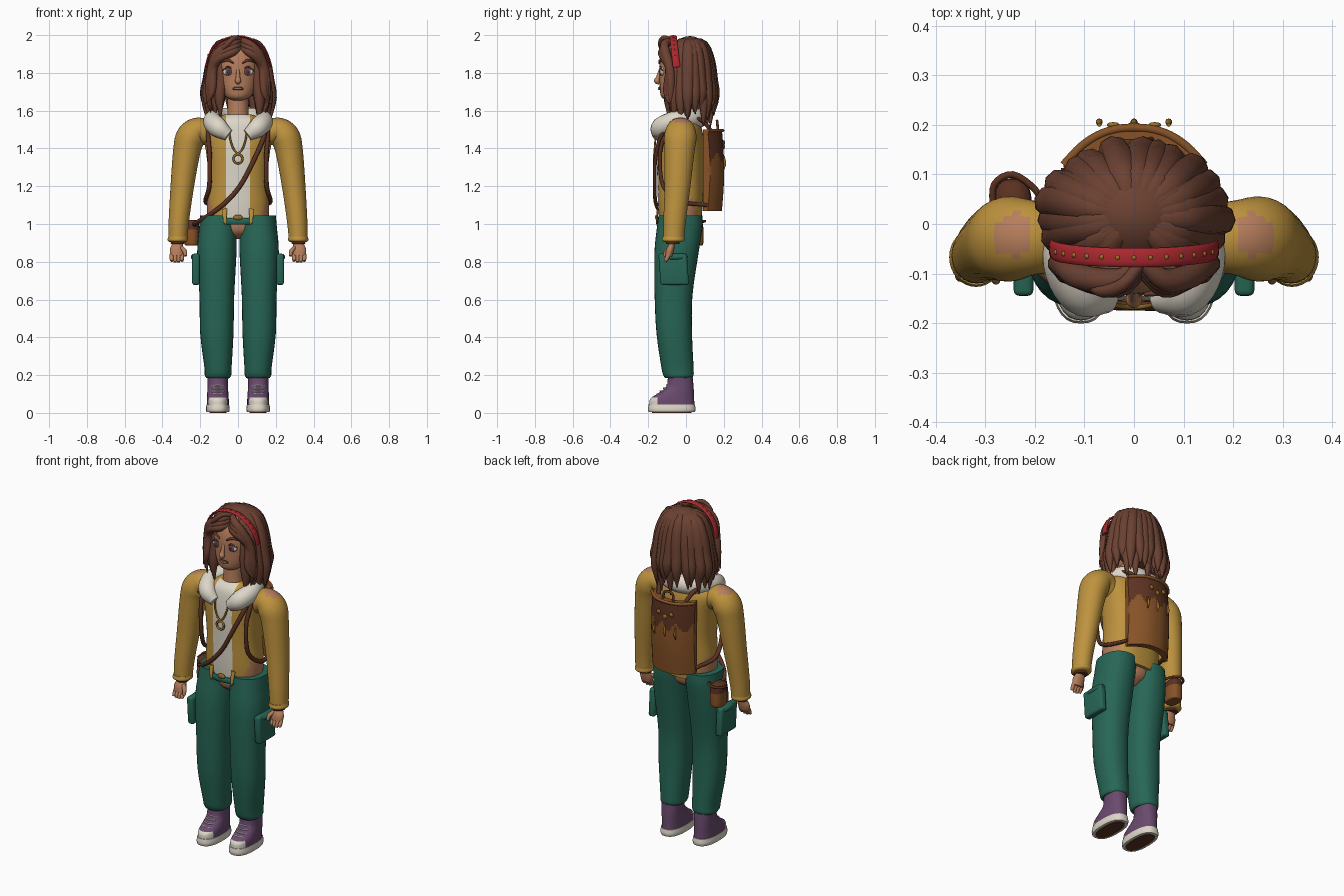
import bpy, bmesh, math, random
from mathutils import Vector

random.seed(4)
cube = bpy.data.objects.get("Cube")
if cube:
    bpy.data.objects.remove(cube, do_unlink=True)


def material(name, hexa):
    m = bpy.data.materials.new(name)
    m.use_nodes = True
    rgb = [(int(hexa[i:i + 2], 16) / 255) ** 2.2 for i in (0, 2, 4)] + [1]
    m.diffuse_color = rgb
    m.node_tree.nodes["Principled BSDF"].inputs["Base Color"].default_value = rgb
    return m


SKIN = material("skin", "B57D5C")
HAIR = material("hair_brown", "6B4335")
MUSTARD = material("mustard", "BC9140")
GREEN = material("green", "2B6656")
PURPLE = material("purple", "6A4C6E")
CREAM = material("cream", "DDD6C8")
RED = material("red", "A82C32")
LEATHER = material("leather", "85532B")
DARK = material("dark_leather", "5C3526")
GOLD = material("gold", "9A6F2C")


def finish(name, bm, mats, rule=None, angle=50):
    bmesh.ops.recalc_face_normals(bm, faces=bm.faces[:])
    if rule:
        bm.normal_update()
        for f in bm.faces:
            f.material_index = rule(f.calc_center_median(), f.normal)
    me = bpy.data.meshes.new(name)
    bm.to_mesh(me)
    bm.free()
    ob = bpy.data.objects.new(name, me)
    bpy.context.collection.objects.link(ob)
    for m in mats:
        me.materials.append(m)
    bpy.ops.object.select_all(action="DESELECT")
    ob.select_set(True)
    bpy.context.view_layer.objects.active = ob
    bpy.ops.object.shade_smooth_by_angle(angle=math.radians(angle))
    return ob


def skin_rings(name, rings, mats, rule=None, cuts=()):
    bm = bmesh.new()
    vs = [[bm.verts.new(p) for p in ring] for ring in rings]
    n = len(vs[0])
    for a, b in zip(vs, vs[1:]):
        for i in range(n):
            bm.faces.new((a[i], a[(i + 1) % n], b[(i + 1) % n], b[i]))
    bm.faces.new(vs[0][::-1])
    bm.faces.new(vs[-1])
    for co, no in cuts:
        bmesh.ops.bisect_plane(bm, geom=bm.verts[:] + bm.edges[:] + bm.faces[:],
                               plane_co=co, plane_no=no)
    return finish(name, bm, mats, rule)


def spline(pts, steps):
    p = [Vector(q) for q in pts]
    p = [p[0] * 2 - p[1]] + p + [p[-1] * 2 - p[-2]]
    out = []
    for i in range(1, len(p) - 2):
        a, b, c, d = p[i - 1:i + 3]
        for k in range(steps):
            t = k / steps
            out.append((b * 2 + (c - a) * t + (a * 2 - b * 5 + c * 4 - d) * t * t
                        + (b * 3 - a - c * 3 + d) * t ** 3) * 0.5)
    return out + [p[-2]]


def tube(name, pts, mats, ref=(0, 1, 0), flat=1.0, sides=10, steps=4, rule=None):
    """Points are (x, y, z, radius); flat scales the radius along ref."""
    path = spline(pts, steps)
    rings = []
    for i, p in enumerate(path):
        t = (path[min(i + 1, len(path) - 1)] - path[max(i - 1, 0)]).to_3d().normalized()
        u = Vector(ref)
        u = (u - t * u.dot(t)).normalized()
        v = t.cross(u)
        r = max(p[3], 0.001)
        rings.append([p.to_3d() + (u * math.cos(w) * flat + v * math.sin(w)) * r
                      for w in (2 * math.pi * k / sides for k in range(sides))])
    return skin_rings(name, rings, mats, rule)


def loft(name, secs, mats, sides=32, steps=4, power=1.0, rule=None, cuts=()):
    """Sections are (z, x, y, x radius, y radius)."""
    def sp(c):
        return math.copysign(abs(c) ** power, c)
    rings = [[Vector((x + rx * sp(math.cos(w)), y + ry * sp(math.sin(w)), z))
              for w in (2 * math.pi * k / sides for k in range(sides))]
             for z, x, y, rx, ry in spline(secs, steps)]
    return skin_rings(name, rings, mats, rule, cuts)


def ball(name, loc, size, mat, seg=20):
    bm = bmesh.new()
    bmesh.ops.create_uvsphere(bm, u_segments=seg, v_segments=seg // 2, radius=1)
    for v in bm.verts:
        v.co = Vector(loc) + Vector(a * b for a, b in zip(v.co, size))
    return finish(name, bm, [mat], angle=60)


# Torso: open jacket over a shirt, bare skin at the flanks
def torso_rule(c, n):
    if c.y < -0.06 and abs(c.x) < 0.063:
        return 1
    return 2 if c.z < 1.14 and abs(c.x) > 0.115 + (c.z - 1.04) * 0.35 else 0


loft("jacket_torso", [(1.0, 0, -.03, .16, .11), (1.1, 0, -.03, .165, .118), (1.25, 0, -.03, .157, .122),
     (1.4, 0, -.03, .172, .125), (1.5, 0, -.03, .195, .115), (1.55, 0, -.035, .15, .095),
     (1.58, 0, -.04, .07, .06)], [MUSTARD, CREAM, SKIN], sides=48, power=.85, rule=torso_rule,
     cuts=[((.063, 0, 0), (1, 0, 0)), ((-.063, 0, 0), (1, 0, 0))])
loft("neck", [(1.54, 0, -.045, .065, .06), (1.6, 0, -.045, .055, .055), (1.72, 0, -.035, .055, .06)], [SKIN])
loft("hips", [(.92, 0, -.035, .03, .04), (.96, 0, -.035, .1, .09), (1.03, 0, -.035, .14, .1)], [SKIN])
tube("waistband", [(-.13, -.11, 1.025, .018), (-.06, -.145, 1.015, .018), (.06, -.145, 1.015, .018),
     (.13, -.11, 1.025, .018)], [GREEN], flat=.5)
ball("belt_buckle", (0, -.156, 1.035), (.025, .008, .014), GOLD)

# Fluffy collar
collar = [(.05, -.15, 1.47, .03), (.105, -.135, 1.51, .05), (.135, -.06, 1.545, .05),
          (.09, .035, 1.56, .05)]
tube("fur_collar", collar + [(0, .065, 1.56, .05)] + [(-x, y, z, r) for x, y, z, r in collar[::-1]],
     [CREAM], ref=(0, 0, 1), flat=1.05, sides=14, steps=6)

for s, side in ((1, "left"), (-1, "right")):
    # Arm
    def sleeve_rule(c, n, s=s):
        return int((c - Vector((s * .245, -.02, 1.56))).length < .047)
    tube(side + "_sleeve", [(s * x, y, z, r) for x, y, z, r in (
         (.15, -.03, 1.47, .06), (.205, -.028, 1.495, .069), (.25, -.03, 1.46, .078), (.272, -.035, 1.38, .072),
         (.295, -.045, 1.2, .062), (.313, -.06, 1.02, .054), (.319, -.065, .92, .05))],
         [MUSTARD, SKIN], flat=1.1, sides=32, steps=7, rule=sleeve_rule)
    loft(side + "_cuff", [(.905, s * .319, -.067, .045, .05), (.915, s * .319, -.067, .054, .06),
         (.935, s * .318, -.066, .05, .057)], [MUSTARD])
    loft(side + "_bracelet", [(.893, s * .32, -.07, .034, .034), (.9, s * .32, -.07, .037, .037),
         (.907, s * .32, -.07, .034, .034)], [DARK])
    tube(side + "_palm", [(s * .32, -.07, .93, .03), (s * .321, -.075, .89, .03), (s * .324, -.085, .86, .038),
         (s * .324, -.092, .83, .034)], [SKIN], flat=.55, sides=14)
    for i in range(4):
        x = s * (.297 + i * .018)
        z = .795 + .006 * abs(i - 1.5)
        tube(f"{side}_finger_{i}", [(x, -.09, .84, .011), (x, -.103, .815, .011), (x, -.11, z, .008)], [SKIN])
    tube(side + "_thumb", [(s * .3, -.085, .875, .012), (s * .282, -.105, .855, .012),
         (s * .278, -.115, .83, .008)], [SKIN])

    # Trouser leg with cargo pocket
    loft(side + "_trouser_leg", [(.185, s * .106, -.04, .062, .07), (.2, s * .106, -.04, .07, .08),
         (.24, s * .106, -.045, .072, .085), (.42, s * .112, -.062, .088, .094), (.62, s * .112, -.066, .092, .1),
         (.85, s * .112, -.05, .104, .117), (.98, s * .106, -.034, .1, .12), (1.045, s * .1, -.03, .1, .116)],
         [GREEN], power=.9)
    bm = bmesh.new()
    bmesh.ops.create_cube(bm, size=1)
    for v in bm.verts:
        v.co = Vector((s * .223 + v.co.x * .04, -.065 + v.co.y * .15 - v.co.z * .012, .76 + v.co.z * .165))
    bmesh.ops.bevel(bm, geom=bm.edges[:], offset=.012, segments=3, profile=.5, affect="EDGES")
    finish(side + "_cargo_pocket", bm, [GREEN])
    ball(side + "_pocket_flap", (s * .228, -.063, .825), (.022, .072, .018), GREEN)

    # High-top shoe
    x = s * .107
    loft(side + "_sole", [(.004, x, -.075, .06, .122), (.02, x, -.075, .063, .126), (.045, x, -.075, .06, .122)],
         [CREAM], power=.8)
    loft(side + "_sole_tread", [(0, x, -.075, .045, .105), (.006, x, -.075, .045, .105)], [DARK], steps=1, power=.8)
    loft(side + "_shoe", [(.04, x, -.075, .058, .12), (.075, x, -.073, .058, .116), (.105, x, -.052, .056, .094),
         (.14, x, -.032, .054, .072), (.195, x, -.03, .056, .065)], [PURPLE, CREAM], power=.85,
         rule=lambda c, n: int(c.y < -.15 and c.z < .085), cuts=[((0, -.15, 0), (0, 1, 0))])
    for i in range(4):
        y, z = -.153 + i * .017, .097 + i * .016
        tube(f"{side}_lace_{i}", [(x - .032, y + .014, z, .004), (x, y, z + .002, .004),
             (x + .032, y + .014, z, .004)], [CREAM])

    # Face details
    e = s * .052
    ball(side + "_eye", (e, -.125, 1.808), (.029, .012, .023), CREAM)
    ball(side + "_iris", (e - s * .002, -.133, 1.807), (.018, .007, .02), PURPLE)
    ball(side + "_pupil", (e - s * .002, -.138, 1.807), (.009, .004, .011), DARK)
    tube(side + "_eyelid", [(e - .03, -.127, 1.812, .003), (e, -.137, 1.832, .005), (e + .03, -.124, 1.812, .003)], [HAIR])
    tube(side + "_eyebrow", [(s * .022, -.142, 1.85, .004), (s * .055, -.136, 1.868, .007),
         (s * .09, -.113, 1.855, .003)], [HAIR])
    ball(side + "_ear", (s * .108, -.03, 1.79), (.015, .025, .035), SKIN)

    # Pack strap, jacket hem tip and necklace side
    tube(side + "_pack_strap", [(s * .08, .15, 1.47, .011), (s * .115, .08, 1.55, .011), (s * .15, -.03, 1.565, .011),
         (s * .158, -.11, 1.47, .011), (s * .15, -.138, 1.36, .011), (s * .152, -.12, 1.2, .011),
         (s * .172, -.03, 1.12, .011), (s * .135, .11, 1.1, .011)], [DARK], ref=(1, 0, 0), flat=1.1)
    tube(side + "_jacket_hem_tip", [(s * .072, -.148, 1.08, .014), (s * .07, -.155, 1.03, .01),
         (s * .067, -.157, .99, .001)], [MUSTARD], flat=.4)
    tube(side + "_necklace", [(s * .045, -.12, 1.54, .005), (s * .043, -.158, 1.46, .005),
         (s * .025, -.166, 1.4, .005), (0, -.168, 1.37, .005)], [GOLD], ref=(1, 0, 0))

ring = [(.024 * math.cos(t), -.168, 1.345 + .024 * math.sin(t), .006)
        for t in (2 * math.pi * k / 12 for k in range(13))]
tube("pendant", ring, [GOLD], steps=2)

# Head
loft("head", [(1.655, 0, -.075, .03, .03), (1.672, 0, -.07, .062, .06), (1.71, 0, -.055, .088, .083),
     (1.77, 0, -.04, .106, .1), (1.85, 0, -.035, .112, .105), (1.92, 0, -.025, .1, .095),
     (1.96, 0, -.01, .06, .06)], [SKIN])
tube("nose", [(0, -.135, 1.82, .008), (0, -.148, 1.775, .012), (0, -.153, 1.757, .017), (0, -.14, 1.745, .008)], [SKIN],
     ref=(1, 0, 0))
tube("lips", [(-.04, -.12, 1.714, .003), (-.012, -.139, 1.717, .009), (.012, -.139, 1.717, .009),
     (.04, -.12, 1.714, .003)], [DARK], flat=.8)
ball("teeth", (0, -.144, 1.717), (.022, .005, .004), CREAM)

# Hair: cap, two layers of hanging locks and a swept fringe
ball("hair_cap", (0, .02, 1.825), (.15, .128, .17), HAIR, 32)
for layer, count in ((0, 19), (1, 14)):
    for i in range(count):
        a = math.radians(-140 + 280 * i / (count - 1) + random.uniform(-4, 4))
        k = (1, .9)[layer] * random.uniform(.95, 1.04)
        drop = random.uniform(-.04, .05) + (0, -.02)[layer]
        wob = random.uniform(-.1, .1)
        pts = []
        for j, (r, z, w) in enumerate(((.02, 1.965, .02), (.09, 1.945, .03), (.128, 1.86, .034), (.148, 1.76, .032),
                                       (.165, 1.67 + drop * .4, .026), (.16, 1.565 + drop, .002))):
            b = a + wob * max(0, j - 2) / 3
            pts.append((1.07 * r * k * math.sin(b), .015 + .83 * r * k * math.cos(b), z, w))
        tube(f"hair_lock_{layer}_{i}", pts, [HAIR], ref=(math.cos(a), -math.sin(a), 0), flat=1.1, sides=8, steps=3)
for s in (1, -1):
    for i in range(3):
        d = i * .022
        tube(f"fringe_{'left' if s > 0 else 'right'}_{i}",
             [(.015, -.075 - d * .4, 1.975 - d, .014), (.015 + s * .045, -.112 - d * .3, 1.953 - d, .023),
              (s * .105, -.108, 1.905 - d * .7, .026), (s * (.14 - d * .2), -.085, 1.82, .025),
              (s * (.155 - d * .4), -.08 - d * .5, 1.7, .019), (s * (.145 + d * .6), -.085, 1.59 + d, .002)],
             [HAIR], ref=(0, 1, 0))
tube("fringe_curl", [(.02, -.07, 1.975, .012), (-.02, -.12, 1.985, .013), (-.06, -.135, 1.95, .014),
     (-.1, -.115, 1.91, .01)], [HAIR], ref=(1, 0, .5))

# Headband with studs
arc = [(.166 * math.cos(t), -.05 - .018 * math.sin(t), 1.83 + .163 * math.sin(t))
       for t in (math.pi * k / 16 for k in range(17))]
tube("headband", [p + (.006,) for p in arc], [RED], flat=3.2, sides=12, steps=2)
for i, (x, y, z) in enumerate(arc[2:-2]):
    ball(f"headband_stud_{i}", (x * 1.02, y, z + .003), (.006, .006, .005), GOLD, 8)

# Backpack: curved body, dark flap with a dripping edge
N = 40
us = [-1 + 2 * k / N for k in range(N + 1)]
rings = []
for k in range(29):
    z = 1.07 + .43 * k / 28
    puff = .012 * math.sin(math.pi * k / 28) - .008
    rings.append([Vector((.142 * u, .198 + puff - .075 * abs(u) ** 2.4, z)) for u in us]
                 + [Vector((.135 * u, .155 - .065 * u * u, z)) for u in us[::-1]])
skin_rings("backpack", rings, [LEATHER, DARK],
           lambda c, n: int(n.y > .1 and 1.485 > c.z > 1.35 + .025 * math.sin(c.x * 75)))
tube("backpack_handle", [(-.035, .17, 1.49, .007), (-.025, .165, 1.54, .007), (.025, .165, 1.54, .007),
     (.035, .17, 1.49, .007)], [DARK])
tube("backpack_rim", [(.142 * u, .194 - .075 * abs(u) ** 2.4, 1.495, .009) for u in us[::5]], [LEATHER], ref=(0, 0, 1))
for i, x in enumerate((-.07, 0, .07)):
    tube(f"backpack_tassel_{i}", [(x, .2, 1.36, .004), (x, .206, 1.32, .007), (x, .2, 1.29, .003)], [GOLD])
    ball(f"backpack_charm_{i}", (x * .6, .2, 1.43 - .02 * (i % 2)), (.014, .006, .014), GOLD, 10)

# Hip pouch and its diagonal strap
loft("hip_pouch", [(.885, -.245, .04, .032, .045), (.9, -.245, .04, .038, .052), (.97, -.245, .04, .038, .052),
     (1.005, -.245, .04, .036, .048), (1.02, -.245, .04, .022, .035)], [LEATHER, DARK], power=.8,
     rule=lambda c, n: int(c.z > .965))
tube("pouch_loop", [(-.285, .03, 1.0, .007), (-.282, .08, 1.01, .007), (-.245, .1, 1.015, .007),
     (-.2, .07, 1.01, .007), (-.18, .03, 1.0, .007)], [DARK], ref=(0, 0, 1))
tube("diagonal_strap", [(.1, .06, 1.57, .01), (.15, -.04, 1.57, .01), (.14, -.13, 1.47, .01), (.08, -.163, 1.33, .01),
     (.01, -.165, 1.2, .01), (-.07, -.16, 1.11, .01), (-.15, -.125, 1.05, .01), (-.215, -.06, 1.01, .01),
     (-.24, .03, .99, .01)], [DARK], ref=(1, 0, -.8), flat=1.2)
